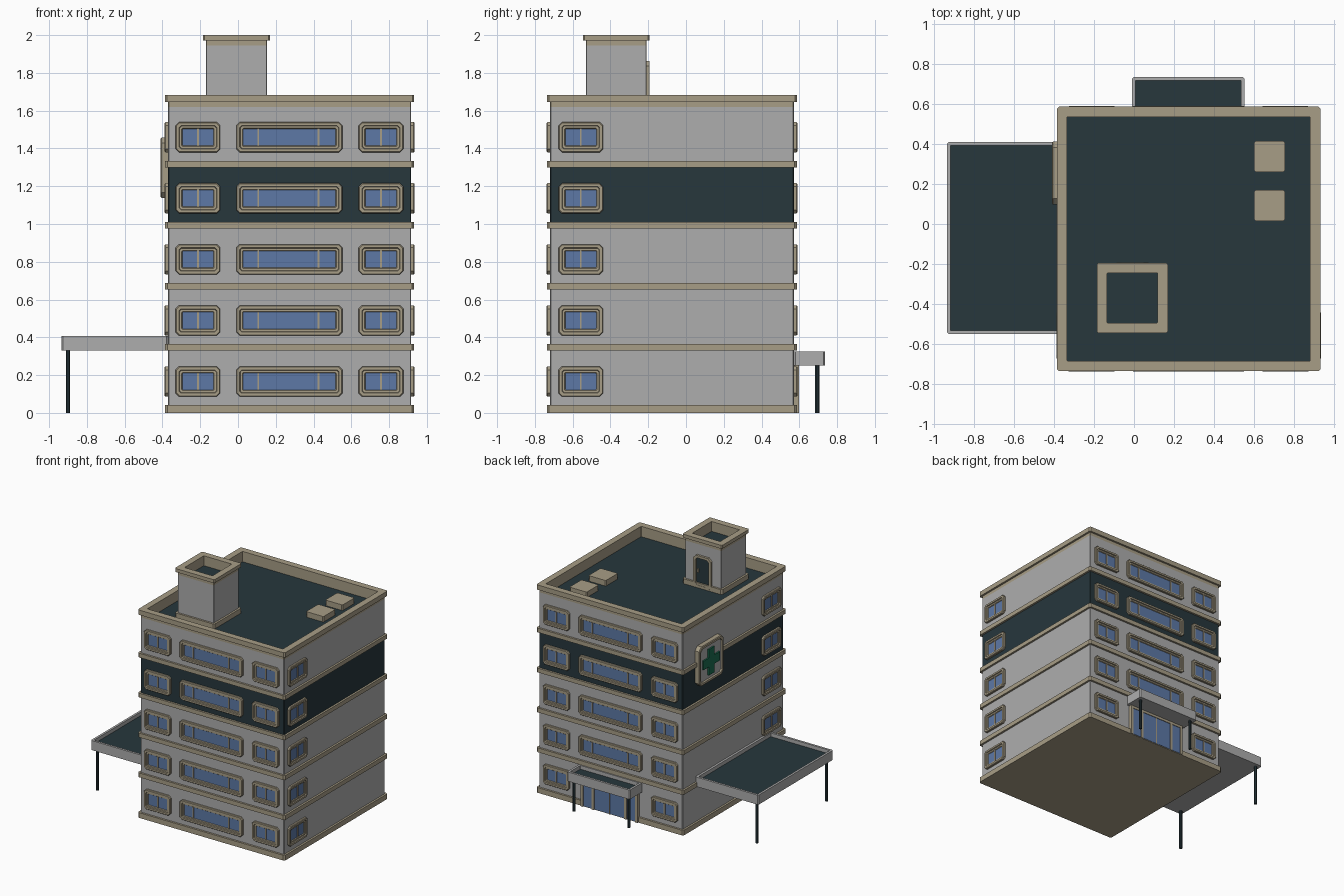
import bpy, bmesh
from math import pi
from mathutils import Vector

if "Cube" in bpy.data.objects:
    bpy.data.objects.remove(bpy.data.objects["Cube"])

GREY, BEIGE, DARK, GLASS, GREEN = range(5)
COLOURS = [("wall_grey", (0.42, 0.42, 0.42)), ("trim_beige", (0.39, 0.34, 0.24)),
           ("dark_teal", (0.02, 0.038, 0.046)), ("window_blue", (0.11, 0.19, 0.38)),
           ("sign_green", (0.01, 0.15, 0.08))]
MATS = []
for n, c in COLOURS:
    m = bpy.data.materials.new(n)
    m.diffuse_color = (*c, 1)
    m.use_nodes = True
    m.node_tree.nodes["Principled BSDF"].inputs["Base Color"].default_value = m.diffuse_color
    MATS.append(m)


def rect(x0, x1, y0, y1, z, c=0.0):
    """Rectangle loop, with cut corners when c > 0."""
    if c <= 0:
        pts = [(x0, y0), (x1, y0), (x1, y1), (x0, y1)]
    else:
        pts = [(x0 + c, y0), (x1 - c, y0), (x1, y0 + c), (x1, y1 - c),
               (x1 - c, y1), (x0 + c, y1), (x0, y1 - c), (x0, y0 + c)]
    return [Vector((x, y, z)) for x, y in pts]


def loft(bm, loops, mats, closed=False, caps=(GREY, GREY)):
    """Skin consecutive loops; close into a ring or cap both ends."""
    vs = [[bm.verts.new(p) for p in lp] for lp in loops]
    k = len(vs[0])
    for i in range(len(vs) if closed else len(vs) - 1):
        a, b = vs[i], vs[(i + 1) % len(vs)]
        for j in range(k):
            f = bm.faces.new((a[j], a[(j + 1) % k], b[(j + 1) % k], b[j]))
            f.material_index = mats[i] if isinstance(mats, list) else mats
    if not closed:
        bm.faces.new(vs[0][::-1]).material_index = caps[0]
        bm.faces.new(vs[-1]).material_index = caps[1]


def box(bm, x0, x1, y0, y1, z0, z1, mat, c=0.0):
    loft(bm, [rect(x0, x1, y0, y1, z0, c), rect(x0, x1, y0, y1, z1, c)], mat, caps=(mat, mat))


def mesh(bm, name):
    bmesh.ops.recalc_face_normals(bm, faces=bm.faces)
    me = bpy.data.meshes.new(name)
    bm.to_mesh(me)
    bm.free()
    for m in MATS:
        me.materials.append(m)
    return me


def place(me, name, loc=(0, 0, 0), rot=(0, 0, 0)):
    ob = bpy.data.objects.new(name, me)
    ob.location, ob.rotation_euler = loc, rot
    bpy.context.collection.objects.link(ob)


def profile(bm, r, steps, mats, caps, c=0.0):
    """Loft a rectangle through (outward offset, z) steps."""
    x0, x1, y0, y1 = r
    loft(bm, [rect(x0 - o, x1 + o, y0 - o, y1 + o, z, max(c + 0.4 * o, 0.001)) for o, z in steps],
         mats, caps=caps)


def band(r, z0, z1, name, out=0.016):
    """Trim course wrapped round a wall rectangle."""
    bm = bmesh.new()
    x0, x1, y0, y1 = r
    lps = [rect(x0 - o, x1 + o, y0 - o, y1 + o, z, c)
           for o, z, c in ((0, z0, .001), (out, z0, .012), (out, z1, .012), (0, z1, .001))]
    loft(bm, lps, BEIGE, closed=True)
    place(mesh(bm, name), name)


# main tower: walls, dark storey, parapet and recessed roof deck
W = (-0.37, 0.917, -0.72, 0.571)
bm = bmesh.new()
profile(bm, W, [(0, 0), (0, 1.0), (0, 1.31), (0, 1.62), (0, 1.645), (.016, 1.645),
                (.016, 1.684), (-.036, 1.684), (-.036, 1.60)],
        [GREY, DARK, GREY] + [BEIGE] * 5, (BEIGE, DARK), .004)
place(mesh(bm, "tower"), "tower")
for i, (a, b) in enumerate([(0, .042), (.329, .364), (.652, .687), (.976, 1.01), (1.30, 1.334)]):
    band(W, a, b, f"floor_band_{i}")

# rooftop stair house
P = (-0.17, 0.153, -0.53, -0.21)
bm = bmesh.new()
profile(bm, P, [(0, 1.60), (0, 1.945), (0, 1.972), (.016, 1.972), (.016, 2.0), (-.036, 2.0), (-.036, 1.92)],
        [GREY] + [BEIGE] * 5, (GREY, DARK), .002)
place(mesh(bm, "stair_house"), "stair_house")
band(P, 1.60, 1.64, "stair_house_base")

# skylights
for i, y in enumerate((0.015, 0.26)):
    bm = bmesh.new()
    box(bm, .60, .755, y, y + .155, 1.60, 1.645, BEIGE, .008)
    place(mesh(bm, "skylight"), f"skylight_{i}")


# windows: stepped frame, glass and mullions, modelled flat and stood upright
def window(name, w, bars):
    bm = bmesh.new()
    h = 0.08
    profile(bm, (-w, w, -h, h), [(0, -.002), (0, .013), (-.004, .018), (-.018, .018), (-.021, .010),
                                 (-.032, .010), (-.036, .004)], BEIGE, (BEIGE, GLASS), .018)
    for b in bars:
        box(bm, b - .005, b + .005, -h + .034, h - .034, .003, .010, BEIGE)
    return mesh(bm, name)


small = window("small_window", 0.118, [0])
wide = window("wide_window", 0.281, [-.165, .155])
for f in range(5):
    z = 0.166 + 0.3233 * f
    for x, me in ((-.212, small), (.272, wide), (.757, small)):
        place(me, f"front_{me.name}_{f}", (x, W[2], z), (pi / 2, 0, 0))
        if f or me is small:
            place(me, f"back_{me.name}_{f}", (x, W[3], z), (pi / 2, 0, pi))
    place(small, f"right_window_{f}", (W[1], -.557, z), (pi / 2, 0, pi / 2))
    place(small, f"left_window_{f}", (W[0], -.557, z), (pi / 2, 0, -pi / 2))

# glazed entrance at the back
bm = bmesh.new()
box(bm, -.255, .255, 0, .25, -.002, .017, BEIGE)
for a, b in ((-.255, -.235), (-.155, -.135), (.135, .155), (.235, .255)):
    box(bm, a, b, 0, .25, .016, .026, BEIGE)
box(bm, -.236, .236, .23, .25, .016, .025, BEIGE)
box(bm, -.004, .004, 0, .231, .016, .023, BEIGE)
for a, b in ((-.235, -.155), (-.135, -.004), (.004, .135), (.155, .235)):
    box(bm, a, b, 0.005, .23, .016, .020, GLASS)
place(mesh(bm, "entrance"), "entrance", (.272, W[3], 0), (pi / 2, 0, pi))


# canopies: rimmed trays on slim posts
def canopy(name, r, z0, z1, posts):
    bm = bmesh.new()
    profile(bm, r, [(0, z0), (0, z1), (-.018, z1), (-.018, z1 - .03)], GREY, (GREY, DARK), .008)
    place(mesh(bm, name), name)
    for i, (x, y) in enumerate(posts):
        bm = bmesh.new()
        box(bm, x - .011, x + .011, y - .011, y + .011, 0, z0, DARK, .006)
        place(mesh(bm, name + "_post"), f"{name}_post_{i}")


canopy("side_canopy", (-.935, W[0], -.55, .41), .33, .407, [(-.90, -.515), (-.90, .375)])
canopy("entrance_canopy", (-.01, .553, W[3], .735), .25, .325, [(.025, .695), (.518, .695)])

# stair house door with cut-corner surround and handle
bm = bmesh.new()
profile(bm, (-.08, .08, -.13, .13), [(0, -.002), (0, .018), (-.02, .018), (-.02, .004)],
        BEIGE, (BEIGE, DARK), .025)
box(bm, -.045, -.035, -.01, .02, .003, .014, BEIGE)
place(mesh(bm, "roof_door"), "roof_door", (-.008, P[3], 1.732), (pi / 2, 0, pi))

# medical cross sign on the left wall
bm = bmesh.new()
profile(bm, (-.158, .158, -.16, .16), [(0, -.002), (0, .035), (-.006, .040), (-.022, .040), (-.026, .028)],
        BEIGE, (BEIGE, GREY), .03)
a, b = .036, .105
quarter = [Vector((a, -b)), Vector((a, -a)), Vector((b, -a))]
pts = []
for k in range(4):
    for p in quarter:
        x, y = p
        for _ in range(k):
            x, y = -y, x
        pts.append((x, y))
loft(bm, [[Vector((x, y, z)) for x, y in pts] for z in (.027, .040)], GREEN, caps=(GREEN, GREEN))
place(mesh(bm, "cross_sign"), "cross_sign", (W[0], .255, 1.298), (pi / 2, 0, -pi / 2))
